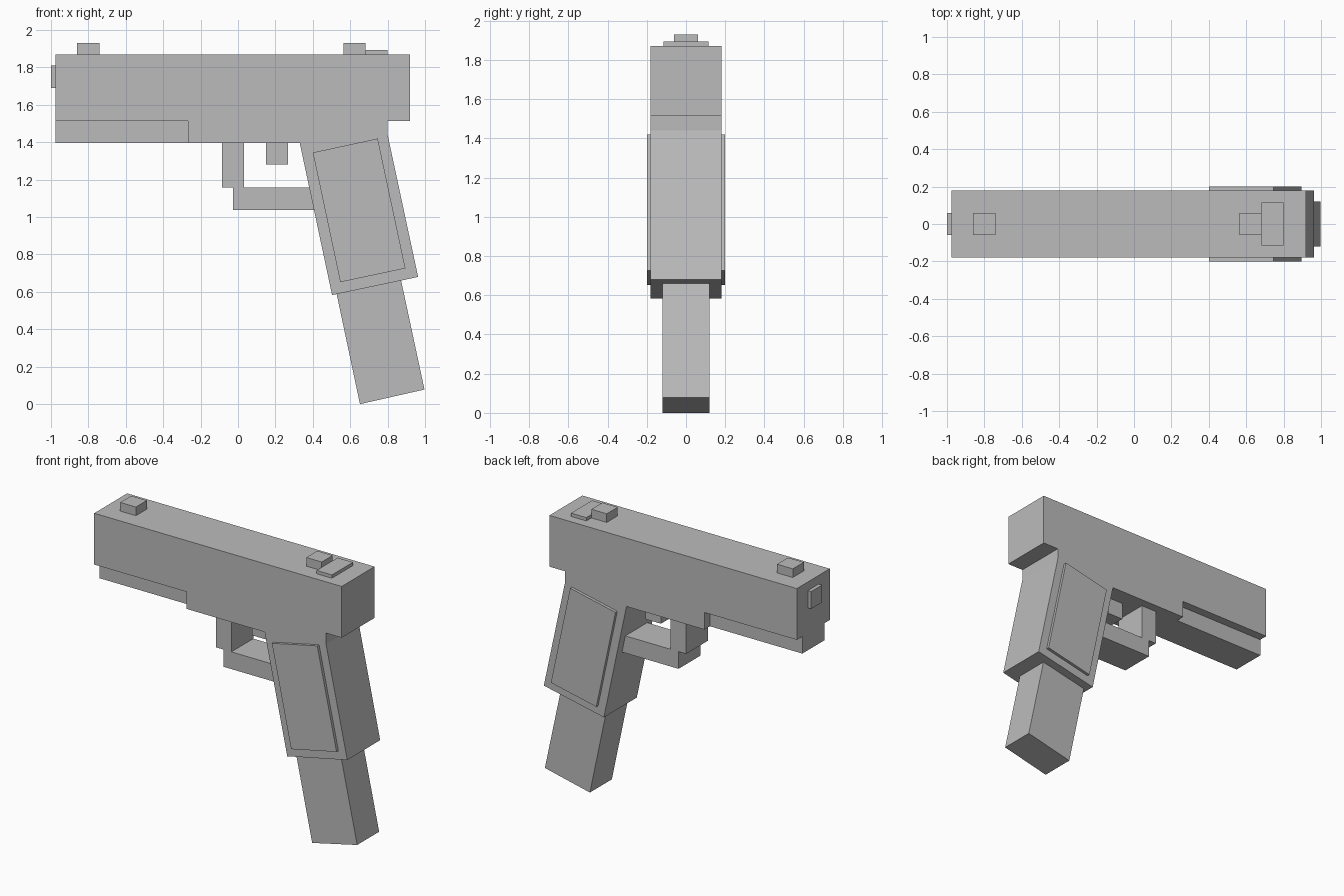
import bpy
import bmesh

cube = bpy.data.objects.get("Cube")
if cube:
    bpy.data.objects.remove(cube, do_unlink=True)

grey = bpy.data.materials.new("plain_grey")
grey.use_nodes = True
COLOUR = (0.5, 0.5, 0.5, 1)
grey.diffuse_color = COLOUR
grey.node_tree.nodes["Principled BSDF"].inputs["Base Color"].default_value = COLOUR


def prism(name, profile, y0, y1):
    """Extrude an x-z outline from y0 to y1."""
    bm = bmesh.new()
    face = bm.faces.new([bm.verts.new((x, y0, z)) for x, z in profile])
    side = bmesh.ops.extrude_face_region(bm, geom=[face])
    verts = [v for v in side["geom"] if isinstance(v, bmesh.types.BMVert)]
    bmesh.ops.translate(bm, verts=verts, vec=(0, y1 - y0, 0))
    bmesh.ops.recalc_face_normals(bm, faces=bm.faces)
    mesh = bpy.data.meshes.new(name)
    bm.to_mesh(mesh)
    bm.free()
    mesh.materials.append(grey)
    obj = bpy.data.objects.new(name, mesh)
    bpy.context.collection.objects.link(obj)
    return obj


def box(name, x0, x1, z0, z1, half):
    return prism(name, [(x0, z0), (x1, z0), (x1, z1), (x0, z1)], -half, half)


WIDE, MID, THIN = 0.18, 0.12, 0.06

# Upper slide with muzzle and sights
box("slide", -0.975, 0.92, 1.515, 1.87, WIDE)
box("muzzle", -1.0, -0.975, 1.69, 1.81, THIN)
box("front_sight", -0.86, -0.74, 1.87, 1.93, THIN)
box("rear_sight", 0.565, 0.683, 1.87, 1.93, THIN)
box("rear_sight_base", 0.683, 0.80, 1.87, 1.893, 0.115)

# Lower frame, rail and slanted grip
box("front_rail", -0.975, -0.267, 1.397, 1.515, MID)
prism("frame_and_grip", [(-0.267, 1.515), (-0.267, 1.397), (0.33, 1.397), (0.503, 0.583),
                         (0.963, 0.68), (0.80, 1.44), (0.80, 1.515)], -WIDE, WIDE)

# Raised grip panels on both sides
PANEL = [(0.40, 1.345), (0.547, 0.652), (0.895, 0.726), (0.747, 1.42)]
for label, s in (("left", 1), ("right", -1)):
    prism(label + "_grip_panel", PANEL, s * 0.178, s * 0.2)

# Magazine below the grip
prism("magazine", [(0.525, 0.60), (0.652, 0), (0.997, 0.078), (0.87, 0.67)], -MID, MID)

# Trigger and its guard
box("trigger", 0.15, 0.268, 1.28, 1.40, THIN)
box("guard_post", -0.085, 0.033, 1.157, 1.40, MID)
box("guard_bar", -0.027, 0.42, 1.038, 1.157, MID)
